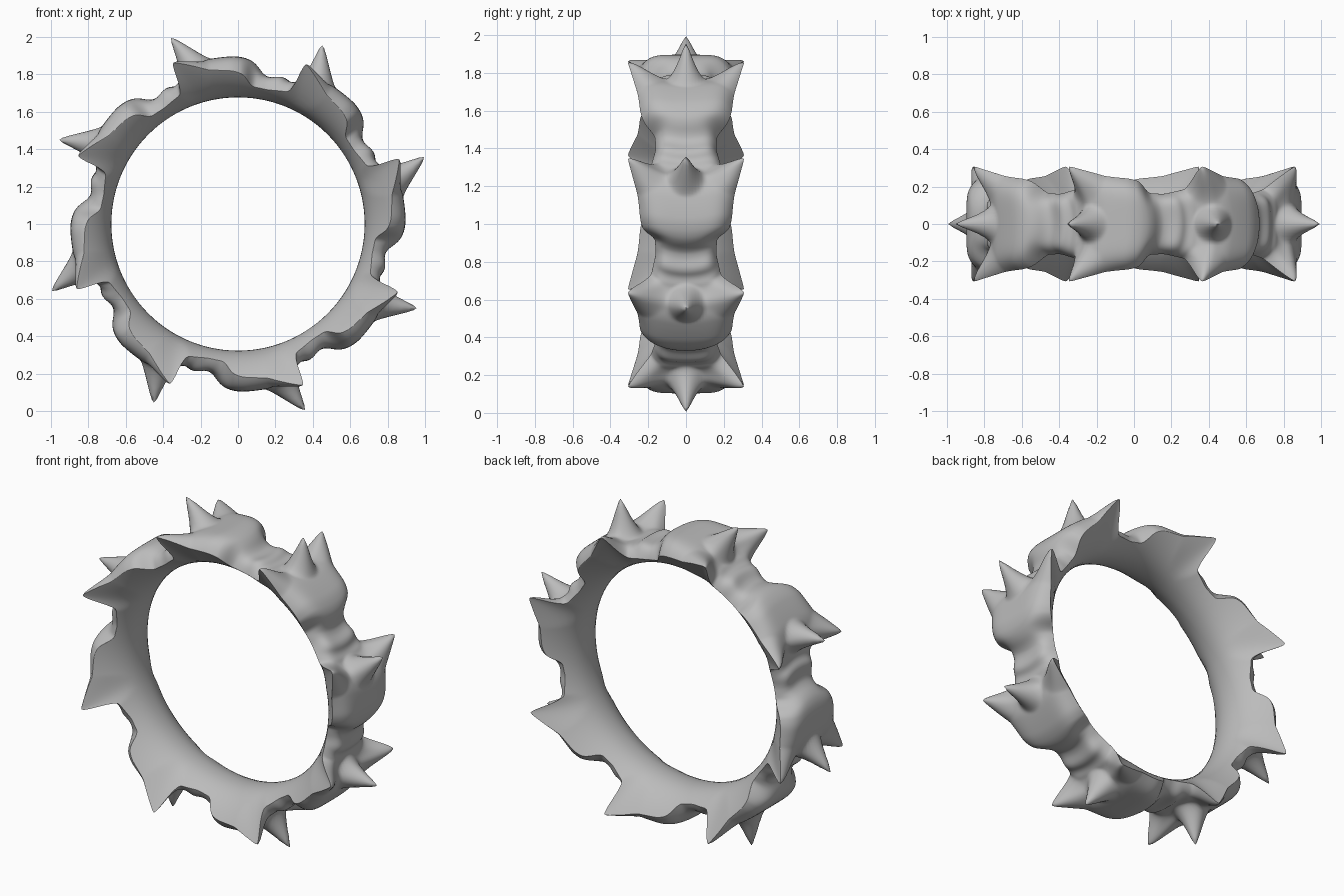
import bpy, bmesh, math

if "Cube" in bpy.data.objects:
    bpy.data.objects.remove(bpy.data.objects["Cube"])

SEGMENTS, STEPS, ACROSS = 8, 72, 48
PITCH = 360 / SEGMENTS
BORE = 0.677

# Profiles along one segment: (degrees behind the leading edge, value)
CREST = [(0, .85), (2, .875), (8, .895), (18, .897), (22, .885), (25, .86), (28, .81),
         (31, .80), (36, .825), (39, .805), (42, .825), (44, .825)]
HALF_WIDTH = [(0, .225), (2, .26), (8, .262), (14, .25), (20, .242), (24, .225), (27, .165),
              (34, .16), (39, .175), (44, .19)]


def lerp(keys, u):
    u %= PITCH
    pts = keys + [(PITCH, keys[0][1])]
    for (a, va), (b, vb) in zip(pts, pts[1:]):
        if u <= b:
            return va + (vb - va) * (u - a) / (b - a)


def soft(keys, u):
    return sum(lerp(keys, u + k / 2) for k in range(-3, 4)) / 7


def wrap(u):
    return (u + PITCH / 2) % PITCH - PITCH / 2


def peak(distance, radius, power):
    """Bump of height 1 with a slightly rounded tip and a flared base."""
    blunt = .008
    f = max(0, 1 - math.hypot(distance, blunt) / radius)
    return (f / (1 - blunt / radius)) ** power


def dish(y):
    """Inner wall: a smooth bore flaring towards both rims."""
    return BORE + 3.2 * abs(y) ** 2.2


def surface(u, s, outer):
    """Cylindrical (forward degrees, radius, y) at angle u and cross position s."""
    t = abs(s)
    half = soft(HALF_WIDTH, u)
    edge, y, forward = dish(half), half * s, 0
    if outer:
        crest = soft(CREST, u - 3 * (1 - t * t))
        r = edge + (crest - edge) * (1 - t ** 6)
    else:
        r = dish(y)
    # corner horns sweep forward, outward and sideways
    d = math.hypot(math.radians(wrap(u - 3.125)) * .88, .8 * (abs(y) - .26))
    f = peak(d, .125, 1.6)
    forward += 3.6 * f
    r += .085 * f
    y += math.copysign(.047 * f, s)
    # central spike leans towards the leading edge
    if outer:
        d = math.hypot(math.radians(wrap(u - 5.625)) * .89, y)
        f = peak(d, .105, 1.6)
        forward += 4 * f
        r += .18 * f
    return forward, r, y


# Closed cross-section: outer skin, then inner skin back
section = [(math.sin(math.pi / 2 * (2 * i / ACROSS - 1)), True) for i in range(ACROSS + 1)]
inner = ACROSS // 2
section += [(math.sin(math.pi / 2 * (1 - 2 * i / inner)), False) for i in range(1, inner)]

# One segment, repeated around the ring
rows = [[surface(i * PITCH / STEPS, s, o) for s, o in section] for i in range(STEPS)]
bm = bmesh.new()
rings = []
for k in range(SEGMENTS):
    for i, row in enumerate(rows):
        ring = []
        for forward, r, y in row:
            a = math.radians(21.4 - k * PITCH - i * PITCH / STEPS + forward)
            ring.append(bm.verts.new((r * math.cos(a), y, 1 + r * math.sin(a))))
        rings.append(ring)
n = len(section)
for a, b in zip(rings, rings[1:] + rings[:1]):
    for j in range(n):
        bm.faces.new((a[j], a[(j + 1) % n], b[(j + 1) % n], b[j]))
bmesh.ops.recalc_face_normals(bm, faces=bm.faces)

mesh = bpy.data.meshes.new("spiked_ring")
bm.to_mesh(mesh)
bm.free()
ring_object = bpy.data.objects.new("spiked_ring", mesh)
bpy.context.collection.objects.link(ring_object)

# Plain grey finish
grey = bpy.data.materials.new("plain_grey")
grey.use_nodes = True
color = (.5, .5, .5, 1)
grey.diffuse_color = color
grey.node_tree.nodes["Principled BSDF"].inputs["Base Color"].default_value = color
mesh.materials.append(grey)

# Smooth shading
bpy.context.view_layer.objects.active = ring_object
ring_object.select_set(True)
bpy.ops.object.shade_smooth_by_angle(angle=math.radians(80))
